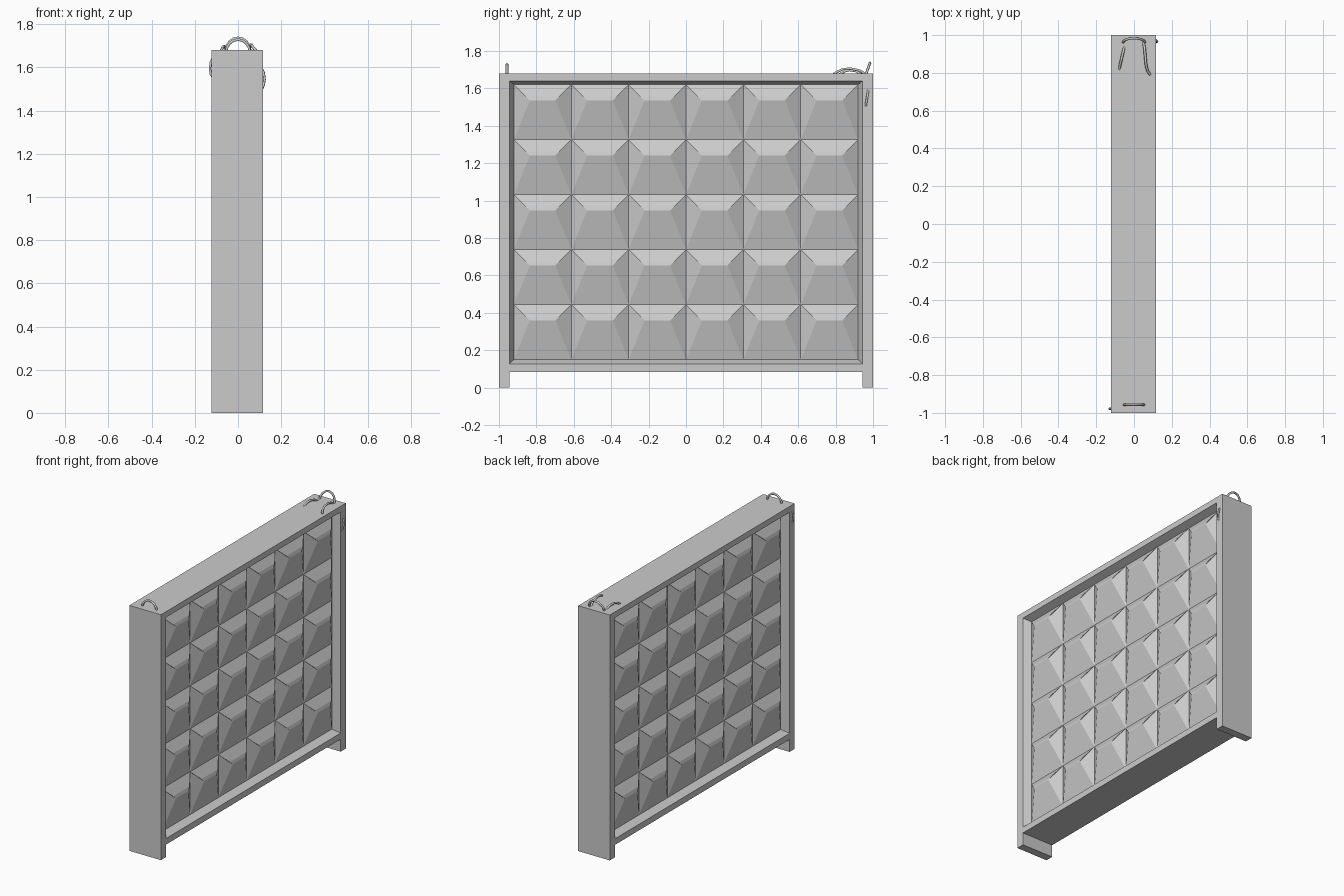
import bpy, bmesh, math

if "Cube" in bpy.data.objects:
    bpy.data.objects.remove(bpy.data.objects["Cube"])

CX, HALF = -0.0035, 0.1195        # body centre and half thickness along x
W, TOP = 0.945, 1.68              # opening half width, panel height
RECESS, PEAK = 0.05, 0.049        # recess depth, stud height
Y0, Z0, DY, DZ = -0.92, 0.15, 1.84 / 6, 1.47 / 5


def build_panel():
    bm = bmesh.new()

    def face(pts, s):
        # pts are (y, z, depth below the face), counter-clockwise seen from +x
        vs = [bm.verts.new((CX + s * (HALF - d), y, z)) for y, z, d in pts]
        bm.faces.new(vs if s > 0 else vs[::-1])

    outline = [(-1, 0), (-W, 0), (-W, 0.085), (W, 0.085), (W, 0), (1, 0), (1, TOP), (-1, TOP)]
    hole = [(-W, 0.127), (W, 0.127), (W, 1.64), (-W, 1.64)]
    inner = [(Y0, Z0), (-Y0, Z0), (-Y0, 1.62), (Y0, 1.62)]

    for s in (1, -1):
        # flat frame: two posts with feet, bottom rail, top rail
        for pts in (
            [outline[0], outline[1], outline[2], hole[0], hole[3], outline[7]],
            [outline[2], outline[3], hole[1], hole[0]],
            [outline[3], outline[4], outline[5], outline[6], hole[2], hole[1]],
            [hole[3], hole[2], outline[6], outline[7]],
        ):
            face([(y, z, 0) for y, z in pts], s)
        # splayed sides of the recess
        for i in range(4):
            j = (i + 1) % 4
            face([(*hole[i], 0), (*hole[j], 0), (*inner[j], RECESS), (*inner[i], RECESS)], s)
        # grid of faceted studs
        for c in range(6):
            for r in range(5):
                ya, za = Y0 + c * DY, Z0 + r * DZ
                yb, zb = ya + DY, za + DZ
                bl, br, tr, tl = [(y, z, RECESS) for y, z in ((ya, za), (yb, za), (yb, zb), (ya, zb))]
                u, v = 0.064, 0.085
                ul, ur = [(y, zb - u, RECESS - PEAK * 0.86) for y in (ya + u, yb - u)]
                vl, vr = [(y, zb - v, RECESS - PEAK) for y in (ya + v, yb - v)]
                for pts in ([bl, br, vr, vl], [vl, vr, ur, ul], [ul, ur, tr, tl],
                            [bl, vl, tl], [vl, ul, tl], [br, tr, vr], [vr, tr, ur]):
                    face(pts, s)

    # outer edge joining both sides
    for i, (y, z) in enumerate(outline):
        y2, z2 = outline[(i + 1) % len(outline)]
        a, b = CX - HALF, CX + HALF
        bm.faces.new([bm.verts.new(p) for p in ((b, y, z), (a, y, z), (a, y2, z2), (b, y2, z2))])

    bmesh.ops.remove_doubles(bm, verts=bm.verts, dist=1e-4)
    me = bpy.data.meshes.new("fence_panel")
    bm.to_mesh(me)
    bm.free()
    bpy.context.collection.objects.link(bpy.data.objects.new("fence_panel", me))


def wire(name, pts, radius=0.007):
    cu = bpy.data.curves.new(name, 'CURVE')
    cu.dimensions = '3D'
    cu.bevel_depth = radius
    cu.bevel_resolution = 1
    cu.use_fill_caps = True
    sp = cu.splines.new('POLY')
    sp.points.add(len(pts) - 1)
    for p, co in zip(sp.points, pts):
        p.co = (*co, 1)
    bpy.context.collection.objects.link(bpy.data.objects.new(name, cu))


def arch(name, y, lean, rx, height):
    # lifting loop rising from the top edge
    pts = []
    for i in range(9):
        t = math.pi * i / 8
        h = math.sin(t)
        pts.append((-rx * math.cos(t), y + lean * h, TOP - 0.01 + (height + 0.01) * h))
    wire(name, pts)


build_panel()

# upright lifting loops at both ends
arch("lifting_loop_front", -0.957, 0.0, 0.055, 0.049)
arch("lifting_loop_back", 0.96, 0.024, 0.058, 0.057)

# loose reinforcement wires lying on the top
wire("loose_wire_left", [(-0.052, 0.935, 1.675), (-0.058, 0.91, 1.692), (-0.066, 0.875, 1.698),
                         (-0.072, 0.85, 1.692), (-0.078, 0.82, 1.675)])
wire("loose_wire_right", [(0.05, 0.96, 1.675), (0.056, 0.93, 1.695), (0.06, 0.88, 1.706),
                          (0.064, 0.84, 1.703), (0.072, 0.81, 1.69), (0.085, 0.79, 1.677)])

# bent wires poking out of the post faces
wire("side_wire_right", [(0.108, 0.976, 1.60), (0.119, 0.972, 1.575), (0.123, 0.967, 1.545),
                         (0.119, 0.963, 1.52), (0.108, 0.96, 1.495)], 0.006)
wire("side_wire_left", [(-0.115, -0.978, 1.65), (-0.126, -0.978, 1.625), (-0.13, -0.978, 1.595),
                        (-0.126, -0.978, 1.57), (-0.115, -0.978, 1.55)], 0.006)
